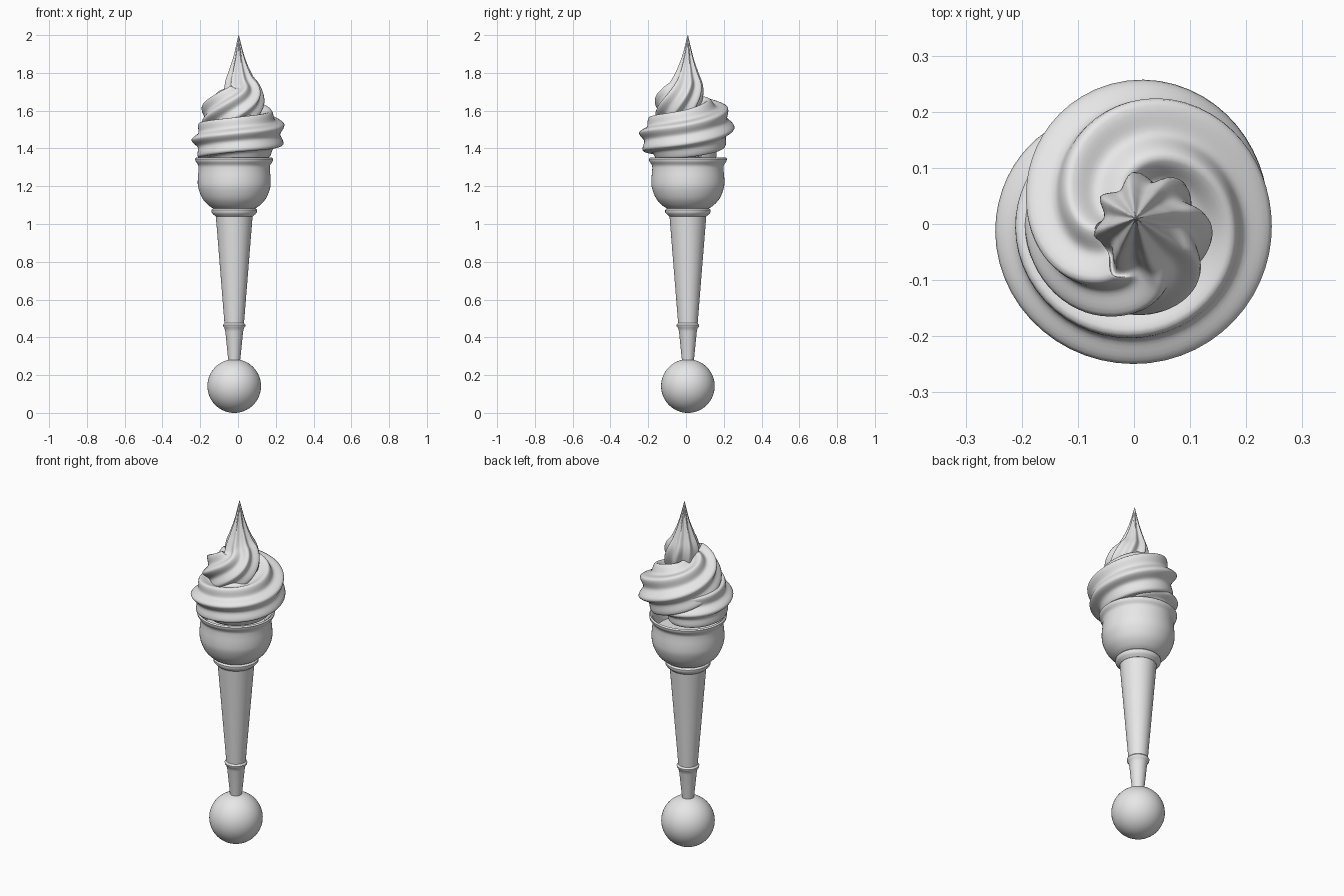
import bpy, bmesh, math
from mathutils import Vector

cube = bpy.data.objects.get("Cube")
if cube:
    bpy.data.objects.remove(cube)

grey = bpy.data.materials.new("light_grey")
grey.use_nodes = True
colour = (0.8, 0.8, 0.8, 1)
grey.diffuse_color = colour
grey.node_tree.nodes["Principled BSDF"].inputs["Base Color"].default_value = colour
AXIS = Vector((-0.02, 0.01, 0))


def loft(name, rings, cap=True, angle=40):
    """Skin a list of closed rings of points."""
    bm = bmesh.new()
    loops = [[bm.verts.new(p) for p in ring] for ring in rings]
    n = len(loops[0])
    for a, b in zip(loops, loops[1:]):
        for i in range(n):
            j = (i + 1) % n
            bm.faces.new((a[i], a[j], b[j], b[i]))
    if cap:
        bm.faces.new(loops[0][::-1])
        bm.faces.new(loops[-1])
    bmesh.ops.recalc_face_normals(bm, faces=bm.faces)
    mesh = bpy.data.meshes.new(name)
    bm.to_mesh(mesh)
    bm.free()
    obj = bpy.data.objects.new(name, mesh)
    bpy.context.collection.objects.link(obj)
    finish(obj, angle)


def finish(obj, angle):
    obj.data.materials.append(grey)
    bpy.ops.object.select_all(action='DESELECT')
    obj.select_set(True)
    bpy.context.view_layer.objects.active = obj
    bpy.ops.object.shade_smooth_by_angle(angle=math.radians(angle))


def lathe(name, profile, sides=64):
    turns = [2 * math.pi * i / sides for i in range(sides)]
    loft(name, [[AXIS + Vector((r * math.cos(t), r * math.sin(t), z)) for t in turns]
                for r, z in profile])


def spline(keys, steps):
    """Smooth interpolation through tuples of any size."""
    keys = [Vector(k) for k in keys]
    ext = [2 * keys[0] - keys[1]] + keys + [2 * keys[-1] - keys[-2]]
    out = []
    for a, b, c, d in zip(ext, ext[1:], ext[2:], ext[3:]):
        for s in range(steps):
            t = s / steps
            out.append(0.5 * (2 * b + (c - a) * t + (2 * a - 5 * b + 4 * c - d) * t ** 2
                              + (3 * b - a - 3 * c + d) * t ** 3))
    return out + [keys[-1]]


# Ball at the foot
bpy.ops.mesh.primitive_uv_sphere_add(segments=48, ring_count=32, radius=0.142,
                                     location=AXIS + Vector((0, 0, 0.142)))
ball = bpy.context.object
ball.name = "foot_ball"
finish(ball, 40)

# Tapered stem with a small collar
lathe("stem", [(0.028, 0.26), (0.033, 0.29), (0.047, 0.43), (0.052, 0.45), (0.059, 0.457),
               (0.06, 0.466), (0.052, 0.475), (0.053, 0.49), (0.098, 1.05)])

# Ring under the cup
lathe("neck_ring", [(0.098, 1.04), (0.112, 1.052), (0.12, 1.062), (0.12, 1.075),
                    (0.11, 1.085), (0.1, 1.09)])

# Rounded cup with a flared, hollow rim
outer = spline([(0.106, 1.08), (0.135, 1.098), (0.168, 1.135), (0.19, 1.19), (0.193, 1.235),
                (0.189, 1.285), (0.19, 1.31), (0.203, 1.33), (0.207, 1.345)], 4)
lathe("cup", [tuple(p) for p in outer] + [(0.2, 1.352), (0.19, 1.345), (0.178, 1.31), (0.17, 1.26)])

# Ridged swirl: angle, distance from centre, height and thickness along its path
path = spline([(1.0, 0.06, 1.41, 0.06), (2.0, 0.095, 1.43, 0.10), (3.14, 0.12, 1.44, 0.112),
               (4.71, 0.125, 1.46, 0.112), (6.28, 0.118, 1.48, 0.12), (7.7, 0.112, 1.52, 0.13),
               (9.1, 0.075, 1.565, 0.118), (10.5, 0.055, 1.61, 0.11), (11.8, 0.04, 1.66, 0.10),
               (12.8, 0.015, 1.74, 0.08), (13.3, 0.01, 1.81, 0.052), (13.6, 0.01, 1.89, 0.026),
               (13.8, 0.01, 2.0, 0.001)], 14)
points = [Vector((d * math.cos(a), d * math.sin(a), z)) for a, d, z, r in path]
LOBES, SIDES = 8, 96
side, old, rings = None, None, []
for i, p in enumerate(points):
    ahead = (points[min(i + 1, len(points) - 1)] - points[max(i - 1, 0)]).normalized()
    if side is None:
        side = ahead.orthogonal().normalized()
    else:
        side = old.rotation_difference(ahead) @ side
    old = ahead
    up = ahead.cross(side)
    ring = []
    for k in range(SIDES):
        t = 2 * math.pi * k / SIDES
        ridge = abs(math.cos(LOBES * t / 2)) ** 1.5
        r = path[i][3] * (0.88 + 0.25 * (1 - ridge))
        ring.append(p + r * (math.cos(t) * side + math.sin(t) * up))
    rings.append(ring)
loft("cream_swirl", rings, angle=60)
